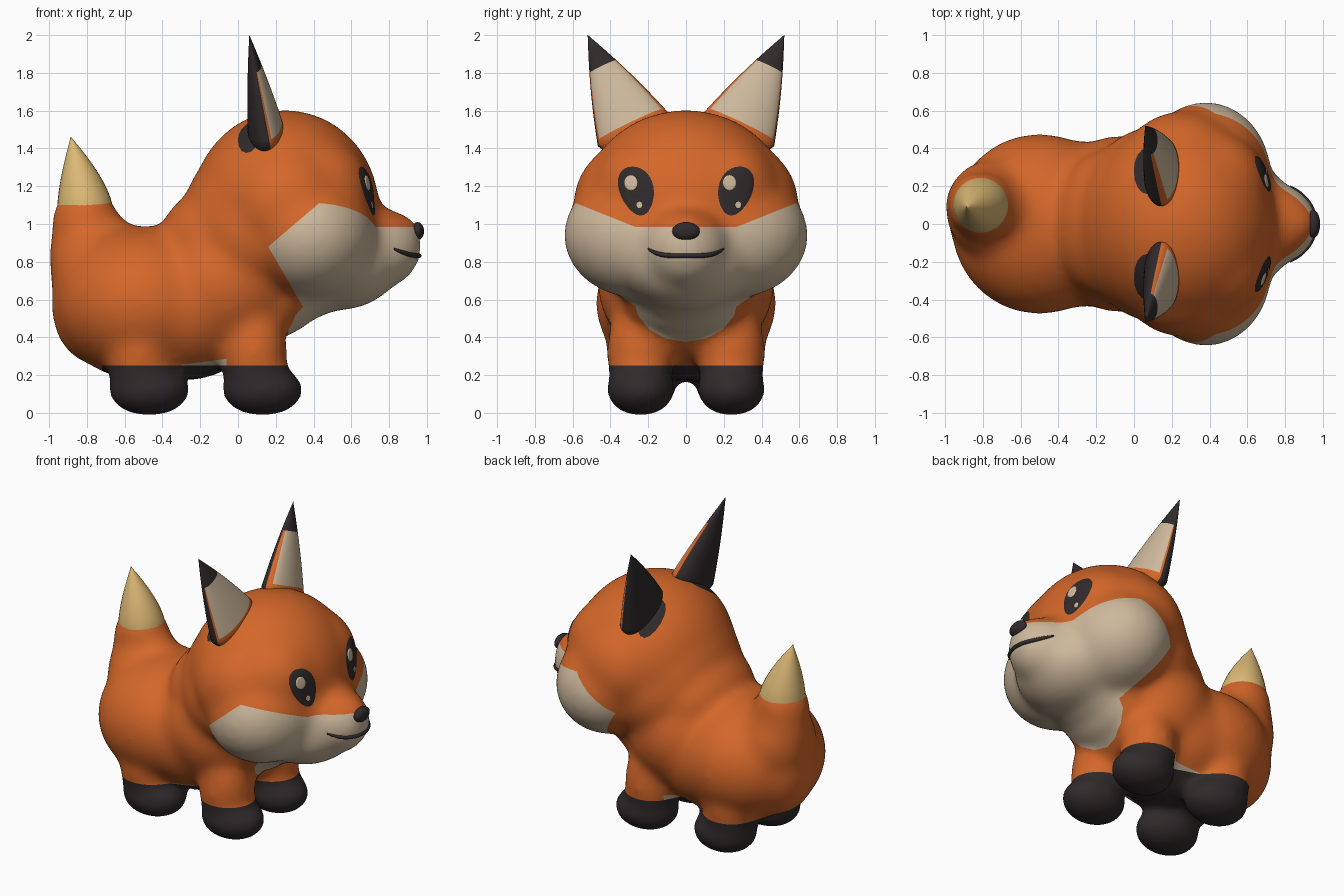
import bpy, bmesh, math
from mathutils import Vector, Matrix
from mathutils.bvhtree import BVHTree

cube = bpy.data.objects.get("Cube")
if cube:
    bpy.data.objects.remove(cube, do_unlink=True)


def material(name, rgb):
    m = bpy.data.materials.new(name)
    m.use_nodes = True
    m.diffuse_color = (*rgb, 1)
    bsdf = next(n for n in m.node_tree.nodes if n.type == 'BSDF_PRINCIPLED')
    bsdf.inputs["Base Color"].default_value = (*rgb, 1)
    bsdf.inputs["Roughness"].default_value = 0.8
    return m


ORANGE, CREAM, DARK, TAN = range(4)
MATS = [material("orange fur", (0.66, 0.135, 0.022)),
        material("cream fur", (0.61, 0.48, 0.33)),
        material("dark brown", (0.03, 0.023, 0.024)),
        material("golden tan", (0.73, 0.49, 0.18))]


def finish(name, bm, rule, angle=60):
    """Turn a bmesh into a smooth object, coloured by a rule on face centres."""
    for f in bm.faces:
        f.material_index = rule(f.calc_center_median())
    me = bpy.data.meshes.new(name)
    bm.to_mesh(me)
    for m in MATS:
        me.materials.append(m)
    me.shade_smooth()
    me.set_sharp_from_angle(angle=math.radians(angle))
    ob = bpy.data.objects.new(name, me)
    bpy.context.collection.objects.link(ob)
    return ob


def ball(bm, centre, radii):
    m = Matrix.Translation(centre) @ Matrix.Diagonal((*radii, 1))
    bmesh.ops.create_uvsphere(bm, u_segments=40, v_segments=24, radius=1, matrix=m)


def loft(bm, rings):
    """Skin rings of points into a closed tube with capped ends."""
    loops = [[bm.verts.new(p) for p in r] for r in rings]
    n = len(loops[0])
    for a, b in zip(loops, loops[1:]):
        for i in range(n):
            bm.faces.new((a[i], a[(i + 1) % n], b[(i + 1) % n], b[i]))
    bm.faces.new(loops[0])
    bm.faces.new(loops[-1])
    bmesh.ops.recalc_face_normals(bm, faces=bm.faces)


# Body: overlapping masses melted into one skin
bm = bmesh.new()
MIDDLE = [
    ((0.25, 0, 1.08), (0.50, 0.56, 0.525)),     # skull
    ((0.52, 0, 0.81), (0.35, 0.36, 0.27)),      # chin
    ((0.55, 0, 0.90), (0.28, 0.36, 0.25)),      # muzzle root
    ((0.69, 0, 0.87), (0.285, 0.235, 0.23)),    # muzzle
    ((0.80, 0, 0.94), (0.175, 0.13, 0.13)),     # nose bridge
    ((0.35, 0, 0.69), (0.22, 0.31, 0.20)),      # throat
    ((0.23, 0, 0.62), (0.20, 0.34, 0.21)),
    ((0.00, 0, 0.95), (0.31, 0.46, 0.46)),      # neck
    ((-0.15, 0, 0.90), (0.27, 0.39, 0.28)),     # nape
    ((-0.07, 0, 0.68), (0.42, 0.47, 0.42)),     # chest
    ((-0.28, 0, 0.56), (0.42, 0.44, 0.39)),     # belly
    ((-0.50, 0, 0.58), (0.47, 0.48, 0.41)),     # hips
    ((-0.77, 0.06, 0.58), (0.22, 0.26, 0.32)),  # tail root
    ((-0.76, 0.08, 0.77), (0.24, 0.26, 0.27)),
    ((-0.70, 0.08, 0.80), (0.19, 0.20, 0.27)),
    ((-0.79, 0.10, 0.86), (0.21, 0.20, 0.27)),
    ((-0.81, 0.10, 1.00), (0.177, 0.177, 0.22)),  # tail end
]
PAIRED = [
    ((0.38, 0.25, 0.94), (0.35, 0.40, 0.335)),  # cheek
    ((0.26, 0.25, 1.10), (0.35, 0.35, 0.35)),   # temple
    ((0.10, 0.20, 0.95), (0.32, 0.315, 0.32)),  # side of neck
    ((0.40, 0.20, 1.17), (0.31, 0.30, 0.30)),   # brow
    ((0.085, 0.24, 0.32), (0.177, 0.182, 0.30)),  # front leg
    ((0.13, 0.24, 0.121), (0.221, 0.184, 0.140)),  # front foot
    ((-0.52, 0.24, 0.32), (0.177, 0.182, 0.30)),  # back leg
    ((-0.47, 0.24, 0.121), (0.221, 0.184, 0.140)),  # back foot
]
for c, r in MIDDLE:
    ball(bm, c, r)
for (x, y, z), r in PAIRED:
    for s in (1, -1):
        ball(bm, (x, s * y, z), r)
rough = finish("rough_body", bm, lambda p: ORANGE)
remesh = rough.modifiers.new("skin", 'REMESH')
remesh.mode = 'VOXEL'
remesh.voxel_size = 0.02
soft = rough.modifiers.new("soften", 'SMOOTH')
soft.factor = 0.5
soft.iterations = 55
skin = rough.evaluated_get(bpy.context.evaluated_depsgraph_get()).to_mesh()
bm = bmesh.new()
bm.from_mesh(skin)
bpy.data.objects.remove(rough, do_unlink=True)
surface = BVHTree.FromBMesh(bm)


# Clean edges for the fur markings
def cut(co, no, near=lambda p: True):
    faces = [f for f in bm.faces if near(f.calc_center_median())]
    edges = {e for f in faces for e in f.edges}
    verts = {v for f in faces for v in f.verts}
    bmesh.ops.bisect_plane(bm, geom=[*verts, *edges, *faces],
                           dist=1e-5, plane_co=co, plane_no=no)


for z in (0.25, 0.56, 0.985, 1.11):
    cut((0, 0, z), (0, 0, 1))
cut((0.16, 0, 0.88), (1, 0, 0.58))
cut((0.16, 0, 0.88), (1, 0, -1.17))
for s in (1, -1):
    cut((0, s * 0.27, 0.985), (0, -s * 0.4, 1))


def on_belly(p):
    return p.z < 0.34 and abs(p.y) < 0.4 and -0.4 < p.x < 0.05


cut((-0.3, 0, 0.255), (-0.13, 0, 1), on_belly)
for x in (-0.30, -0.06):
    cut((x, 0, 0), (1, 0, 0), on_belly)
cut((-0.72, 0, 0), (1, 0, 0), lambda p: p.z < 0.3)

# Bib and ear patches: rounded outlines made of short straight cuts
TURNS = [math.tau * (i + 0.5) / 16 for i in range(16)]
for t in TURNS:
    c, s = math.cos(t), math.sin(t)
    if s < 0:
        cut((0, 0.27 * c, 0.6 + 0.22 * s), (0, c / 0.27, s / 0.22),
            lambda p: p.x > 0.12 and 0.33 < p.z < 0.56 and abs(p.y) < 0.35)
    for side in (1, -1):
        cut((0.07 + 0.07 * c, side * (0.28 + 0.12 * s), 0), (c / 0.07, side * s / 0.12, 0),
            lambda p: p.z > 1.3 and p.x < 0.2 and 0.1 < side * p.y < 0.45)


def inside(u, v):
    return all(u * math.cos(t) + v * math.sin(t) < 1 for t in TURNS)


def coat(p):
    x, a, z = p.x, abs(p.y), p.z
    if z < 0.25:
        return DARK if x > -0.72 else ORANGE
    if z < 0.255 + 0.13 * (x + 0.3) and a < 0.34 and -0.30 < x < -0.06:
        return CREAM
    brow = min(0.985 + max(0, a - 0.27) * 0.4, 1.11)
    if 0.56 < z < brow and x > 0.16 + max((0.88 - z) * 0.58, (z - 0.88) * 1.17):
        return CREAM
    if x > 0.15 and z < 0.56 and inside(p.y / 0.27, (z - 0.6) / 0.22):
        return CREAM
    if z > 1.3 and inside((x - 0.07) / 0.07, (a - 0.28) / 0.12):
        return DARK
    return ORANGE


finish("body", bm, coat)


# Face details laid onto the skin
def on_skin(y, z, lift):
    hit, normal = surface.ray_cast(Vector((2, y, z)), Vector((-1, 0, 0)))[:2]
    return hit + normal * lift


def plate(name, y, z, ry, rz, lift, colour, lean=0.0, taper=0.0):
    bm = bmesh.new()
    n, steps = 32, 6
    rings = []
    for k in range(1, steps + 1):
        ring = []
        for i in range(n):
            t = math.tau * i / n
            dz = rz * k / steps * math.sin(t)
            dy = ry * k / steps * math.cos(t) * (1 + taper * math.sin(t)) + lean * dz
            ring.append(on_skin(y + dy, z + dz, lift if k < steps else 0.0))
        rings.append(ring)
    loft(bm, rings)
    bm.faces.ensure_lookup_table()
    bm.faces.remove(bm.faces[-1])
    bmesh.ops.recalc_face_normals(bm, faces=bm.faces)
    if sum(f.normal.x for f in bm.faces) < 0:
        bmesh.ops.reverse_faces(bm, faces=bm.faces)
    finish(name, bm, lambda p: colour, 80)


for side, s in (("left", 1), ("right", -1)):
    plate(side + "_eye", s * 0.262, 1.175, 0.092, 0.13, 0.005, DARK, s * 0.17, 0.18)
    plate(side + "_eye_glint", s * 0.26 - 0.03, 1.217, 0.038, 0.044, 0.009, CREAM)
    plate(side + "_eye_spark", s * 0.26 + 0.015, 1.10, 0.018, 0.021, 0.009, CREAM)

bm = bmesh.new()
ball(bm, (0.950, 0, 0.962), (0.035, 0.073, 0.048))
finish("nose", bm, lambda p: DARK)

# Mouth: a thin tube following the muzzle
bm = bmesh.new()
rings = []
for i in range(25):
    u = i / 12 - 1
    c = on_skin(u * 0.2, 0.832 + 0.036 * abs(u) ** 4, 0.0)
    r = 0.013 * (1 - 0.6 * abs(u) ** 8)
    along = Vector((-0.8 * u, 1, 0)).normalized()
    out = Vector((along.y, -along.x, 0))
    rings.append([c + out * r * math.cos(math.tau * j / 8)
                  + Vector((0, 0, r * math.sin(math.tau * j / 8))) for j in range(8)])
loft(bm, rings)
finish("mouth", bm, lambda p: DARK)


# Ears: flattened cones leaning outward, dark behind and cream inside
def girth(t):
    return 1 + 1.5 * t if t < 0 else max((1 - t) * (1 + 0.22 * t), 0.004)


for side, s in (("left", 1), ("right", -1)):
    base, tip = Vector((0.146, s * 0.28, 1.5)), Vector((0.06, s * 0.52, 2.0))
    axis = tip - base
    wide = Vector((0, s * 0.9, -0.432))
    front = wide.cross(axis).normalized()
    front *= 1 if front.x > 0 else -1
    bm = bmesh.new()
    rings = []
    for k in range(25):
        t = -0.14 + 1.14 * k / 24
        w = girth(t)
        rings.append([base + axis * t + wide * (0.207 * w * math.cos(a))
                      + front * (0.096 * w * math.sin(a))
                      for a in (math.tau * j / 48 for j in range(48))])
    loft(bm, rings)

    def ear_rule(p):
        d = p - base
        t = d.dot(axis) / axis.length_squared
        d -= axis * t
        facing = d.dot(front) / (0.096 * girth(t))
        outer = d.dot(wide) > 0
        if t > 0.65 or facing < (0.25 if outer else 0):
            return DARK
        return CREAM if facing > 0.42 and t > 0.05 else ORANGE

    finish(side + "_ear", bm, ear_rule)

# Tail tip: a bulging cone whose point drifts backward
bm = bmesh.new()
rings = []
for k in range(17):
    t = k / 16
    r = max(0.147 * (1 - t ** 1.5), 0.002)
    cx = -0.81 - 0.075 * t ** 1.5
    rings.append([(cx + r * math.cos(a), 0.1 - 0.01 * t + r * math.sin(a), 1.085 + 0.375 * t)
                  for a in (math.tau * j / 32 for j in range(32))])
loft(bm, rings)
finish("tail_tip", bm, lambda p: TAN)
